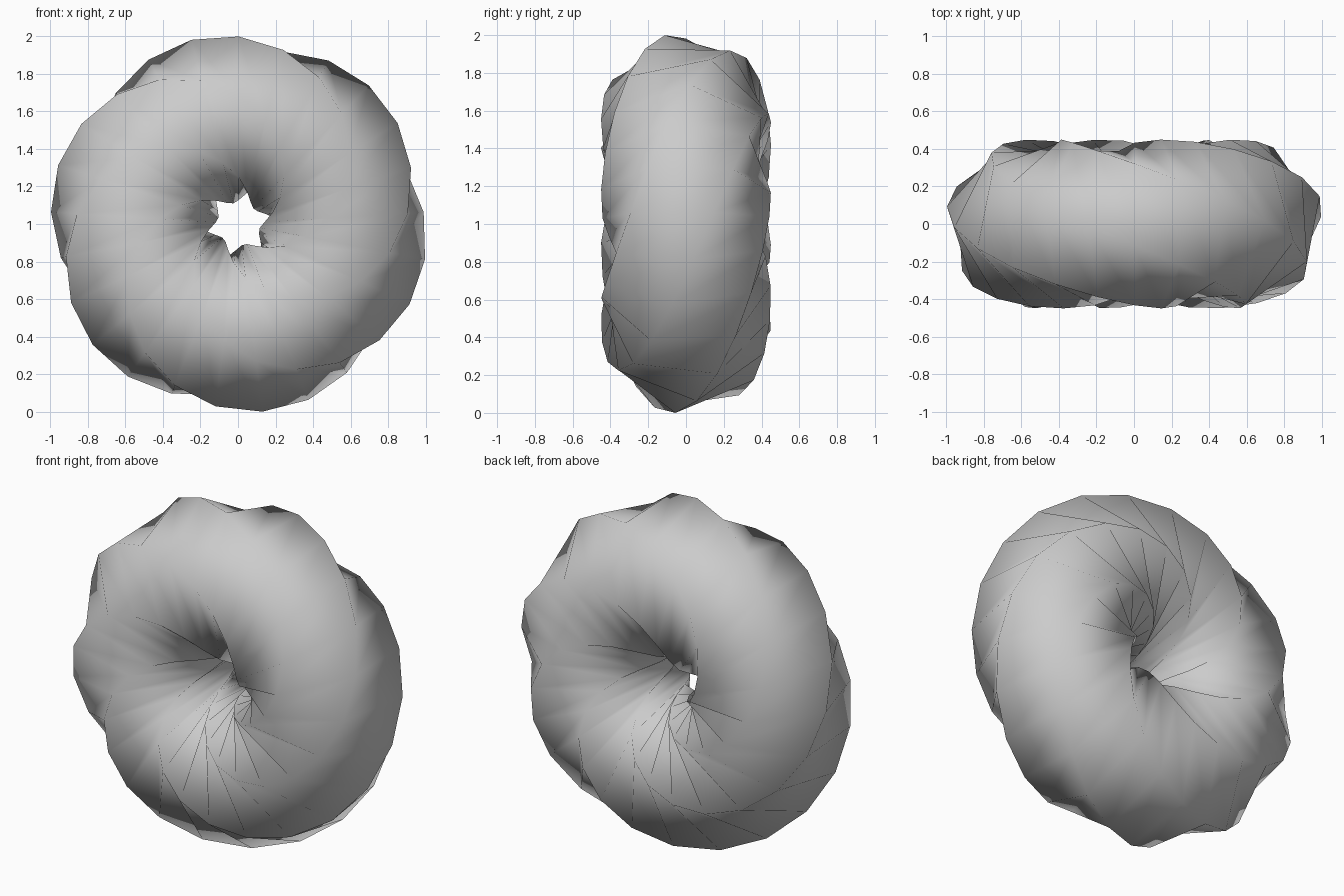
import bpy, bmesh
from math import cos, sin, pi, radians

RINGS, SIDES = 25, 6            # sections round the ring, sides of each section
MAJOR, MINOR = 0.5626, 0.45
CENTRE_X, CENTRE_Z = 0.004, 1.001

cube = bpy.data.objects.get("Cube")
if cube:
    bpy.data.objects.remove(cube)

# Plain grey material
grey = bpy.data.materials.new("plain_grey")
grey.use_nodes = True
colour = (0.6, 0.6, 0.6, 1)
grey.diffuse_color = colour
grey.node_tree.nodes["Principled BSDF"].inputs["Base Color"].default_value = colour

# Hexagonal sections swept round a circle, turning once on the way
bm = bmesh.new()
rings = []
for i in range(RINGS):
    turn = 2 * pi * i / RINGS
    theta = pi / 2 + turn
    start = turn - radians(14.4)
    ring = []
    for j in range(SIDES):
        phi = start + 2 * pi * j / SIDES
        rho = MAJOR + MINOR * cos(phi)
        ring.append(bm.verts.new((CENTRE_X + rho * cos(theta),
                                  MINOR * sin(phi),
                                  CENTRE_Z + rho * sin(theta))))
    rings.append(ring)

# The twist makes one full turn, so the last section meets the first
for i in range(RINGS):
    here, ahead = rings[i], rings[(i + 1) % RINGS]
    for j in range(SIDES):
        low = j
        # One full turn is SIDES steps, so indices line up at the seam
        high = (j + 1) % SIDES
        bm.faces.new((here[low], ahead[low], ahead[high]))
        bm.faces.new((here[low], ahead[high], here[high]))
bmesh.ops.recalc_face_normals(bm, faces=bm.faces)
for face in bm.faces:
    face.smooth = True

mesh = bpy.data.meshes.new("twisted_ring")
bm.to_mesh(mesh)
bm.free()
mesh.materials.append(grey)
bpy.context.collection.objects.link(bpy.data.objects.new("twisted_ring", mesh))
